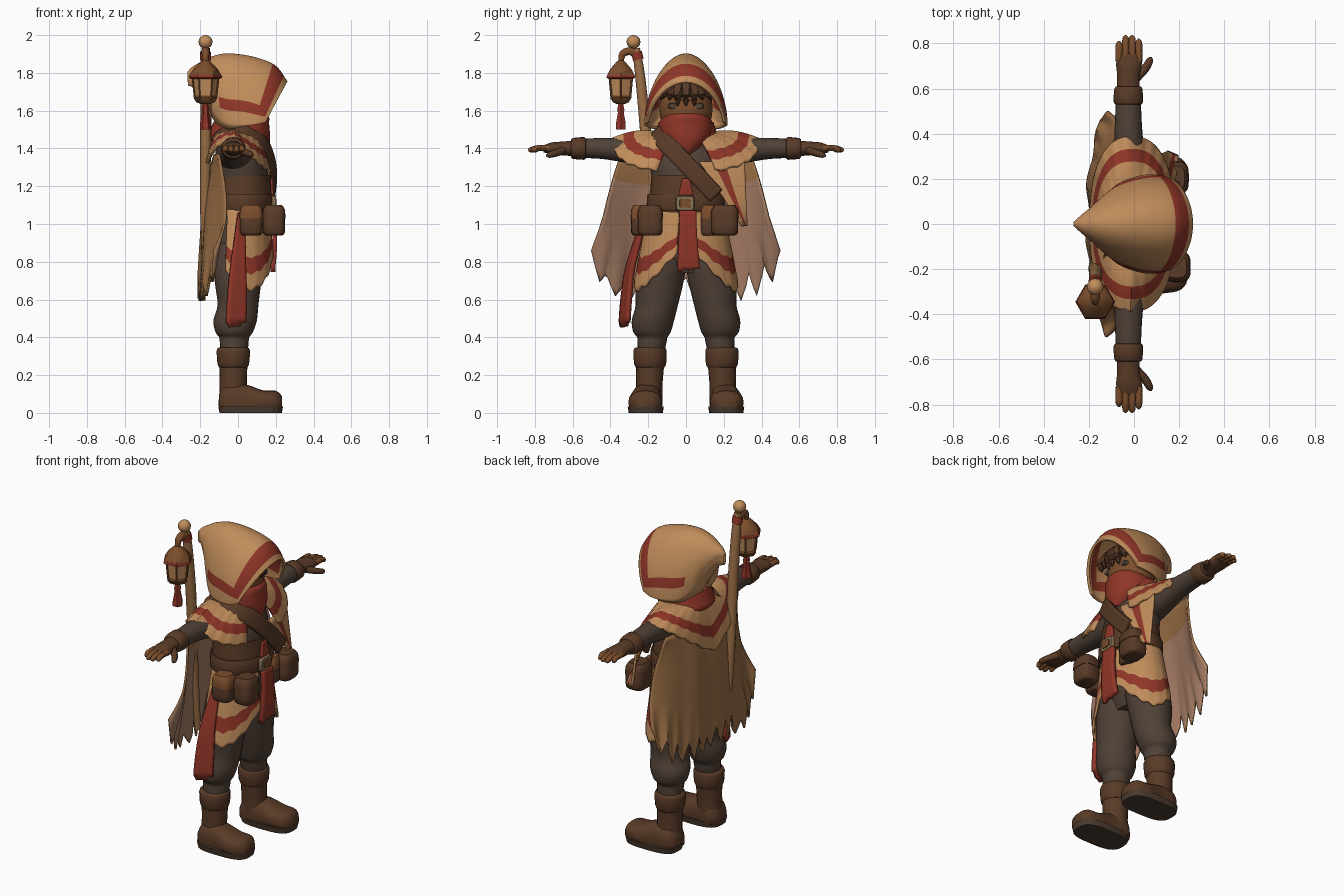
import bpy, bmesh, math, random
from math import sin, cos, pi, radians
from mathutils import Vector

random.seed(4)
if "Cube" in bpy.data.objects:
    bpy.data.objects.remove(bpy.data.objects["Cube"])


def material(name, *rgb):
    m = bpy.data.materials.new(name)
    m.use_nodes = True
    m.diffuse_color = (*rgb, 1)
    m.node_tree.nodes["Principled BSDF"].inputs["Base Color"].default_value = (*rgb, 1)
    return m


tan = material("tan cloth", .53, .265, .105)
red = material("red cloth", .28, .036, .021)
leather = material("brown leather", .1, .043, .02)
dark = material("dark cloth", .08, .053, .038)
faded = material("faded cloth", .38, .205, .13)
glove = material("light leather", .2, .075, .025)
wood = material("weathered tan", .33, .16, .062)
sole_mat = material("dark sole", .07, .042, .028)
metal = material("dull metal", .25, .17, .09)


def power(c, p):
    return math.copysign(abs(c) ** p, c)


def spline(rows, k):
    """Smoothly resample rows of numbers, k steps to a segment."""
    if k == 1:
        return [tuple(r) for r in rows]
    out, last = [], len(rows) - 1
    for i in range(last):
        a, b, c, d = (rows[min(max(i + o, 0), last)] for o in (-1, 0, 1, 2))
        for j in range(k):
            t = j / k
            out.append(tuple(q + t * ((r - p) + t * ((2 * p - 5 * q + 4 * r - s)
                       + t * (3 * (q - r) + s - p))) / 2 for p, q, r, s in zip(a, b, c, d)))
    return out + [tuple(rows[-1])]


def finish(name, verts, faces, mats, angle=45, recalc=True):
    me = bpy.data.meshes.new(name)
    me.from_pydata(verts, [], faces)
    for m in mats:
        me.materials.append(m)
    if recalc:
        bm = bmesh.new()
        bm.from_mesh(me)
        bmesh.ops.recalc_face_normals(bm, faces=bm.faces)
        bm.to_mesh(me)
        bm.free()
    me.shade_smooth()
    me.set_sharp_from_angle(angle=radians(angle))
    ob = bpy.data.objects.new(name, me)
    bpy.context.collection.objects.link(ob)
    return ob


def skin(name, rings, mat):
    n = len(rings[0])
    faces = [(r * n + i, r * n + (i + 1) % n, (r + 1) * n + (i + 1) % n, (r + 1) * n + i)
             for r in range(len(rings) - 1) for i in range(n)]
    faces += [tuple(range(n)), tuple(range((len(rings) - 1) * n, len(rings) * n))]
    finish(name, [p for r in rings for p in r], faces, [mat])


def loft(name, rows, mat, axis="z", n=20, k=4, p=1.0, floor=0.0):
    """Rings of (position on axis, centre a, centre b, radius a, radius b)."""
    place = {"x": lambda t, a, b: (t, a, b), "y": lambda t, a, b: (a, t, b),
             "z": lambda t, a, b: (a, b, t)}[axis]
    rings = []
    for t, a, b, ra, rb in spline(rows, k):
        pts = [place(t, a + ra * power(cos(2 * pi * i / n), p), b + rb * power(sin(2 * pi * i / n), p))
               for i in range(n)]
        rings.append([(x, y, max(z, floor)) for x, y, z in pts])
    skin(name, rings, mat)


def tube(name, rows, mat, n=10, k=4):
    """Round tube through rows of (x, y, z, radius)."""
    rows = spline(rows, k)
    pts = [Vector(r[:3]) for r in rows]
    rings = []
    for i, r in enumerate(rows):
        d = pts[min(i + 1, len(pts) - 1)] - pts[max(i - 1, 0)]
        q = d.to_track_quat("Z", "Y")
        rings.append([pts[i] + q @ Vector((cos(2 * pi * j / n), sin(2 * pi * j / n), 0)) * r[3]
                      for j in range(n)])
    skin(name, rings, mat)


def sheet(name, fn, nu, nv, mats, rule=lambda u, v: 0, thick=.014, inner=0):
    """Cloth over u, v in 0..1, coloured per face by rule."""
    verts = [fn(i / nu, j / nv) for j in range(nv + 1) for i in range(nu + 1)]
    faces = [(j * (nu + 1) + i, j * (nu + 1) + i + 1, (j + 1) * (nu + 1) + i + 1, (j + 1) * (nu + 1) + i)
             for j in range(nv) for i in range(nu)]
    ob = finish(name, verts, faces, mats, 60, False)
    for f in ob.data.polygons:
        f.material_index = rule((f.index % nu + .5) / nu, (f.index // nu + .5) / nv)
    mod = ob.modifiers.new("thickness", "SOLIDIFY")
    mod.thickness, mod.offset, mod.material_offset = thick, 0, inner


def ribbon(name, rows, side, mat, thick=.02, ragged=0):
    """Flat band through rows of (x, y, z, half width), spread along side."""
    rows, side = spline(rows, 5), Vector(side).normalized()

    def fn(u, v):
        r = rows[round(v * (len(rows) - 1))]
        drop = ragged * random.random() if v == 1 else 0
        return Vector(r[:3]) + side * r[3] * (2 * u - 1) - Vector((0, 0, drop))
    sheet(name, fn, 6, len(rows) - 1, [mat], thick=thick)


# Coat skirt panel: runs from the open front round to the hip
def skirt_panel(s):
    def fn(u, v):
        f = radians(10 + 108 * u)
        hem = .9 - .25 * sin(min(f * 1.2, pi / 2)) + .15 * max(0, f - 1.4) + .008 * sin(19 * f)
        return (.015 + (.145 + .025 * v) * cos(f), s * (.195 + .075 * v) * sin(f), 1.08 + (hem - 1.08) * v)
    return fn


# Legs, boots, arms, hands and skirt, on both sides
for s, side in ((1, "left"), (-1, "right")):
    loft(side + "_trouser_leg", [(.3, -.02, s * .19, .07, .07), (.37, -.02, s * .18, .076, .076),
         (.4, -.02, s * .178, .08, .08), (.43, -.02, s * .18, .1, .1), (.49, -.015, s * .175, .115, .112),
         (.57, 0, s * .155, .108, .112), (.67, 0, s * .143, .12, .125),
         (.77, 0, s * .125, .13, .125), (.9, 0, s * .1, .12, .12)], dark)
    loft(side + "_boot_shaft", [(.04, -.03, s * .2, .075, .075), (.14, -.025, s * .195, .072, .07),
         (.26, -.025, s * .19, .075, .075), (.33, -.025, s * .19, .08, .08)], leather)
    loft(side + "_boot_cuff", [(.24, -.025, s * .19, .074, .075), (.26, -.025, s * .19, .084, .085),
         (.33, -.025, s * .19, .088, .088), (.345, -.025, s * .19, .078, .078)], leather, k=2)
    loft(side + "_boot_foot", [(-.1, s * .205, .05, .05, .05), (-.06, s * .205, .06, .08, .09),
         (.04, s * .21, .06, .08, .09), (.13, s * .215, .055, .09, .065), (.2, s * .215, .055, .08, .062),
         (.232, s * .215, .05, .05, .04)], leather, axis="x", p=.8, floor=.02)
    loft(side + "_boot_sole", [(0, .067, s * .213, .165, .09), (.035, .067, s * .213, .172, .096)],
         sole_mat, k=1, p=.65, n=28)
    loft(side + "_sleeve", [(s * .1, -.02, 1.37, .1, .09), (s * .22, -.02, 1.38, .085, .08),
         (s * .32, -.022, 1.39, .068, .066), (s * .44, -.025, 1.4, .06, .056),
         (s * .56, -.025, 1.4, .055, .05)], dark, axis="y")
    loft(side + "_glove_cuff", [(s * .53, -.025, 1.4, .055, .05), (s * .54, -.025, 1.4, .065, .06),
         (s * .6, -.025, 1.4, .062, .055), (s * .61, -.025, 1.4, .05, .042)], leather, axis="y", k=2)
    loft(side + "_hand", [(s * .58, -.025, 1.4, .05, .042), (s * .66, -.025, 1.4, .05, .036),
         (s * .71, -.022, 1.4, .057, .032), (s * .755, -.022, 1.398, .05, .018)], leather, axis="y")
    for i in range(4):
        x, tip = -.066 + .029 * i, (.81, .835, .835, .82)[i]
        tube(side + "_finger", [(x, s * .72, 1.402, .016), (x, s * .78, 1.402, .016),
             (x, s * (tip - .012), 1.392, .014), (x, s * tip, 1.388, .005)], glove, n=8)
    tube(side + "_thumb", [(.01, s * .65, 1.39, .022), (.05, s * .69, 1.375, .019),
         (.07, s * .725, 1.365, .015), (.074, s * .74, 1.362, .005)], leather, n=8)
    loft(side + "_eye", [(.12, s * .07, 1.625, .026, .018), (.14, s * .07, 1.625, .02, .014)], dark, "x", k=1)
    sheet(side + "_coat_skirt", skirt_panel(s), 32, 20, [tan, red], lambda u, v: int(.62 < v < .82))

# Body and belt
loft("torso", [(.74, 0, 0, .09, .15), (.85, 0, 0, .125, .2), (1.05, .01, 0, .13, .18),
     (1.2, .02, 0, .14, .175), (1.32, .015, 0, .135, .19), (1.42, 0, 0, .11, .17),
     (1.5, 0, 0, .08, .09)], dark, n=28)
loft("waist_wrap", [(1.03, .02, 0, .14, .19), (1.09, .025, 0, .152, .197), (1.17, .025, 0, .152, .19),
     (1.26, .025, 0, .145, .182)], leather, n=28)
loft("belt", [(1.07, .025, 0, .157, .205), (1.08, .025, 0, .162, .21), (1.15, .025, 0, .162, .205),
     (1.16, .025, 0, .157, .2)], leather, n=28, k=1)
loft("belt_buckle", [(.18, -.005, 1.11, .05, .042), (.2, -.005, 1.11, .045, .037)], metal, "x", k=1, p=.3)
loft("buckle_plate", [(.19, -.005, 1.11, .03, .024), (.205, -.005, 1.11, .028, .022)], glove, "x", k=1, p=.3)
ribbon("chest_panel", [(.178, 0, 1.24, .02), (.182, 0, 1.15, .04)], (0, 1, 0), red, .012)

# Belt pouches with flaps
for x, y, rx, ry in ((.07, -.235, .06, .055), (.19, -.19, .058, .065), (.18, .205, .06, .07), (.15, .12, .04, .04)):
    loft("pouch", [(.94, x, y, rx * .75, ry * .75), (.955, x, y, rx, ry), (1.03, x, y, rx, ry),
         (1.09, x, y, rx * .85, ry * .85)], leather, k=2, p=.6)
    loft("pouch_flap", [(1.03, x, y, rx * 1.06, ry * 1.06), (1.075, x, y, rx, ry),
         (1.1, x, y, rx * .75, ry * .75)], glove if ry < .06 else leather, k=2, p=.6)

# Sashes, shoulder strap and chest drape
ribbon("front_sash", [(.19, .01, 1.07, .045), (.195, .01, .95, .048), (.192, .012, .84, .055),
       (.185, .015, .77, .06)], (0, 1, 0), red, .025, .03)
ribbon("side_sash", [(.02, -.215, 1.06, .02), (.01, -.25, .93, .028), (0, -.295, .77, .042),
       (-.005, -.315, .62, .052), (-.01, -.325, .49, .055)], (1, .4, 0), red, .025, .04)
ribbon("shoulder_strap", [(-.13, -.15, 1.43, .045), (-.07, -.15, 1.475, .05), (.03, -.15, 1.495, .05),
       (.12, -.115, 1.44, .048), (.17, -.03, 1.35, .047), (.19, .07, 1.245, .046), (.185, .16, 1.15, .045)],
       (.1, .7, .7), leather, .025)
sheet("front_drape", lambda u, v: (.16 - .05 * u + .035 * v, .07 + .24 * u + v * (.23 - .22 * u),
      1.33 - .34 * v), 20, 12, [tan, red], lambda u, v: int(.3 < u < .55), .015)


# Shoulder shawl, parted at the front and pointed at the back
def shawl(u, v):
    th = radians(20 + 320 * u)
    c, s = cos(th), sin(th)
    hem = 1.445 - (.17 * abs(c) ** .7 if c > 0 else .26 * (1 - abs(s))) + .006 * sin(23 * th)
    depth = .11 + (.075 if c > 0 else .07) * v
    return (-.01 + depth * power(c, .85), (.12 + .265 * v) * power(s, .85),
            1.478 + (hem - 1.478) * v + .022 * sin(pi * v))


sheet("shoulder_shawl", shawl, 72, 24, [tan, red], lambda u, v: int(.57 < v < .79), .018)

# Ragged back cape
TEETH, STEP = 12, 6
tooth = [random.uniform(.05, .15) for _ in range(TEETH + 1)]


def cape(u, v):
    w = 2 * u - 1
    k = u * TEETH
    hem = .56 + .05 * (1 - abs(w)) + .2 * abs(w) ** 5
    notch = tooth[int(k)] * abs(2 * (k % 1) - 1) * max(0, v - .55) / .45
    x = -.182 + abs(w) ** 3 * (.08 + .05 * sin(pi * v)) - .02 * v + .008 * v * sin(13 * w)
    x += .06 * (1 - v) ** 4 * (1 - abs(w) ** 3)
    return (x, w * (.34 + .16 * v ** .8), 1.37 + (hem - 1.37) * v + notch)


sheet("back_cape", cape, TEETH * STEP, 24, [wood, wood, faded], lambda u, v: int(v > .2), .012, 1)

# Head, face wrap and hair
loft("head", [(1.46, .02, 0, .06, .07), (1.53, .02, 0, .115, .125), (1.62, .02, 0, .13, .14),
     (1.71, .01, 0, .115, .12), (1.78, 0, 0, .05, .05)], glove)
loft("face_wrap", [(1.37, .11, 0, .04, .03), (1.41, .08, 0, .085, .08), (1.46, .05, 0, .12, .13),
     (1.53, .04, 0, .125, .14), (1.565, .04, 0, .125, .125), (1.585, .04, 0, .11, .115)], red)
loft("neck_scarf", [(1.41, -.01, 0, .11, .14), (1.45, -.01, 0, .15, .17), (1.49, -.01, 0, .14, .16),
     (1.54, -.01, 0, .12, .145)], red, n=28)
for i in range(7):
    y = -.12 + i * .04
    tube("hair_lock", [(.08, y * .7, 1.77, .04), (.155 - abs(y) * .2, y, 1.7, .034),
         (.16 - abs(y) * .3, y * 1.1, 1.61 + abs(y) * .4 + .015 * (i % 2), .004)], leather, n=6)

# Pointed hood: bottom x, bottom z, top x, top z, half width, underside wrap, arch power
hood_rows = spline([(.145, 1.54, .255, 1.75, .2, 0, 1.25), (.09, 1.53, .19, 1.835, .212, .05, 1.1),
                    (.02, 1.53, .07, 1.88, .205, .2, 1), (-.06, 1.54, -.06, 1.895, .175, .7, 1),
                    (-.115, 1.59, -.15, 1.875, .13, 1.3, 1), (-.165, 1.69, -.205, 1.845, .08, 1.57, 1),
                    (-.22, 1.77, -.238, 1.825, .038, 1.57, 1), (-.262, 1.79, -.262, 1.8, .004, 1.57, 1)], 10)
HN = len(hood_rows) - 1
HEM, BAND = .14, .22  # parts of the arch at which the lower stripe starts and ends


def hood(u, v):
    xb, zb, xt, zt, w, e, p = hood_rows[round(v * HN)]
    edge = min(u, 1 - u)
    if edge < HEM:
        a = -e + (e + .18) * edge / HEM
    elif edge < BAND:
        a = .18 + .17 * (edge - HEM) / (BAND - HEM)
    else:
        a = .35 + (pi / 2 - .35) * (edge - BAND) / (.5 - BAND)
    up, down, out = max(sin(a), 0) ** p, min(sin(a), 0), cos(a) if u < .5 else -cos(a)
    return (xb + (xt - xb) * up, w * out, zb + (zt - zb) * up + .05 * down)


def hood_colour(u, v):
    t, edge = v * 7, min(u, 1 - u)
    return int(edge > HEM and (.4 < t < 1.1 or (.4 < t < 3.5 and edge < BAND)))


sheet("hood", hood, 100, HN, [tan, red], hood_colour, .016)

# Staff with hook and lantern
LX, LY = -.172, -.345
tube("staff", [(-.17, -.15, .66, .018), (-.175, -.185, 1.1, .026), (-.17, -.215, 1.5, .03),
     (-.17, -.245, 1.8, .027), (-.17, -.265, 1.93, .022)], wood)
tube("staff_hook", [(LX, -.25, 1.85, .022), (LX, -.265, 1.9, .026), (LX, -.3, 1.915, .022),
     (LX, -.335, 1.9, .02), (LX, LY, 1.86, .014)], glove)
tube("staff_binding", [(LX, -.252, 1.87, .03), (LX, -.262, 1.91, .03)], red, k=1)
R = .036
loft("staff_ball", [(1.964 - R * cos(pi * i / 8), LX, -.278, R * sin(pi * i / 8) + .001,
     R * sin(pi * i / 8) + .001) for i in range(9)], tan, n=16, k=1)


def lantern(name, rows, mat):
    loft(name, [(z, LX, LY, r, r) for z, r in rows], mat, n=6, k=1)


lantern("lantern_rim", [(1.768, .074), (1.775, .088), (1.79, .084)], red)
lantern("lantern_roof", [(1.788, .084), (1.82, .065), (1.845, .04), (1.86, .025), (1.87, .01)], glove)
lantern("lantern_glass", [(1.66, .054), (1.77, .066)], tan)
lantern("lantern_base", [(1.635, .025), (1.645, .05), (1.67, .062), (1.68, .055)], glove)
for i in range(6):
    c, s = cos(i * pi / 3), sin(i * pi / 3)
    tube("lantern_post", [(LX + c * .056, LY + s * .056, 1.66, .006),
         (LX + c * .068, LY + s * .068, 1.775, .006)], glove, n=6, k=1)
lantern("lantern_tassel", [(1.5, .03), (1.53, .03), (1.59, .018), (1.605, .022), (1.64, .014)], red)
